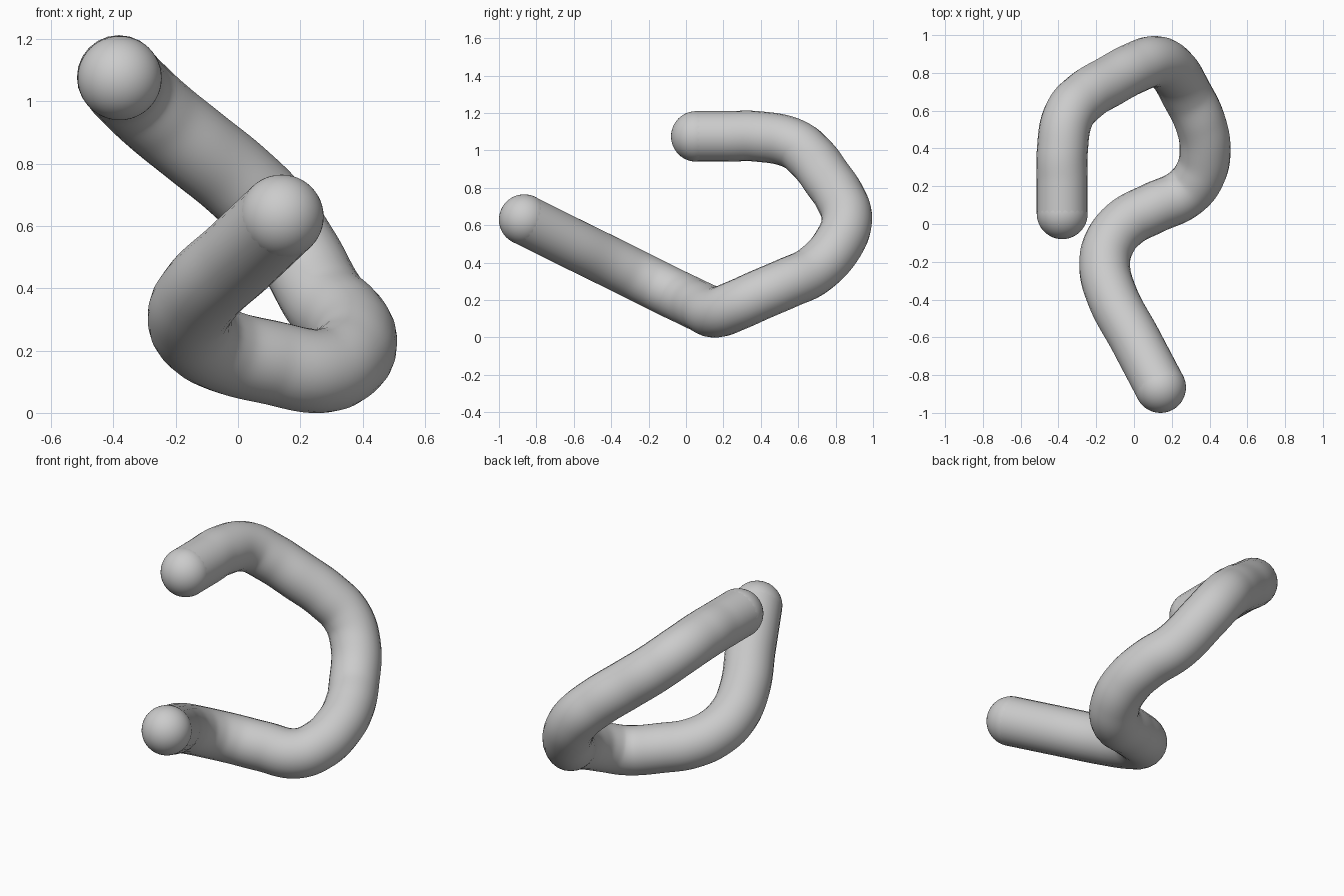
import bpy

if "Cube" in bpy.data.objects:
    bpy.data.objects.remove(bpy.data.objects["Cube"])

R = 0.135  # tube radius

# Centre line of the bent tube, from the upper end to the lower end
PATH = [
    (-0.38, 0.055, 1.075), (-0.38, 0.22, 1.075), (-0.38, 0.38, 1.075),
    (-0.345, 0.575, 1.035), (-0.26, 0.675, 0.955), (-0.13, 0.755, 0.85),
    (0.0, 0.825, 0.745), (0.11, 0.86, 0.635), (0.195, 0.82, 0.51),
    (0.28, 0.685, 0.36), (0.35, 0.54, 0.29), (0.376, 0.40, 0.23),
    (0.35, 0.265, 0.17), (0.27, 0.165, 0.135), (0.1, 0.083, 0.163),
    (-0.045, 0.005, 0.20), (-0.13, -0.10, 0.25), (-0.155, -0.22, 0.31),
    (-0.12, -0.37, 0.385), (0.01, -0.618, 0.507), (0.14, -0.865, 0.63),
]

# Tube: round bevel along a smooth curve
curve = bpy.data.curves.new("bent_tube", "CURVE")
curve.dimensions = "3D"
curve.bevel_depth = R
curve.bevel_resolution = 10
curve.resolution_u = 10
spline = curve.splines.new("BEZIER")
spline.bezier_points.add(len(PATH) - 1)
for point, co in zip(spline.bezier_points, PATH):
    point.co = co
    point.handle_left_type = point.handle_right_type = "AUTO"
spline.use_smooth = True
tube = bpy.data.objects.new("bent_tube", curve)
bpy.context.collection.objects.link(tube)

# Rounded ends
for name, co in (("upper_end", PATH[0]), ("lower_end", PATH[-1])):
    bpy.ops.mesh.primitive_uv_sphere_add(segments=48, ring_count=24, radius=R, location=co)
    bpy.context.object.name = name
    bpy.ops.object.shade_smooth()
